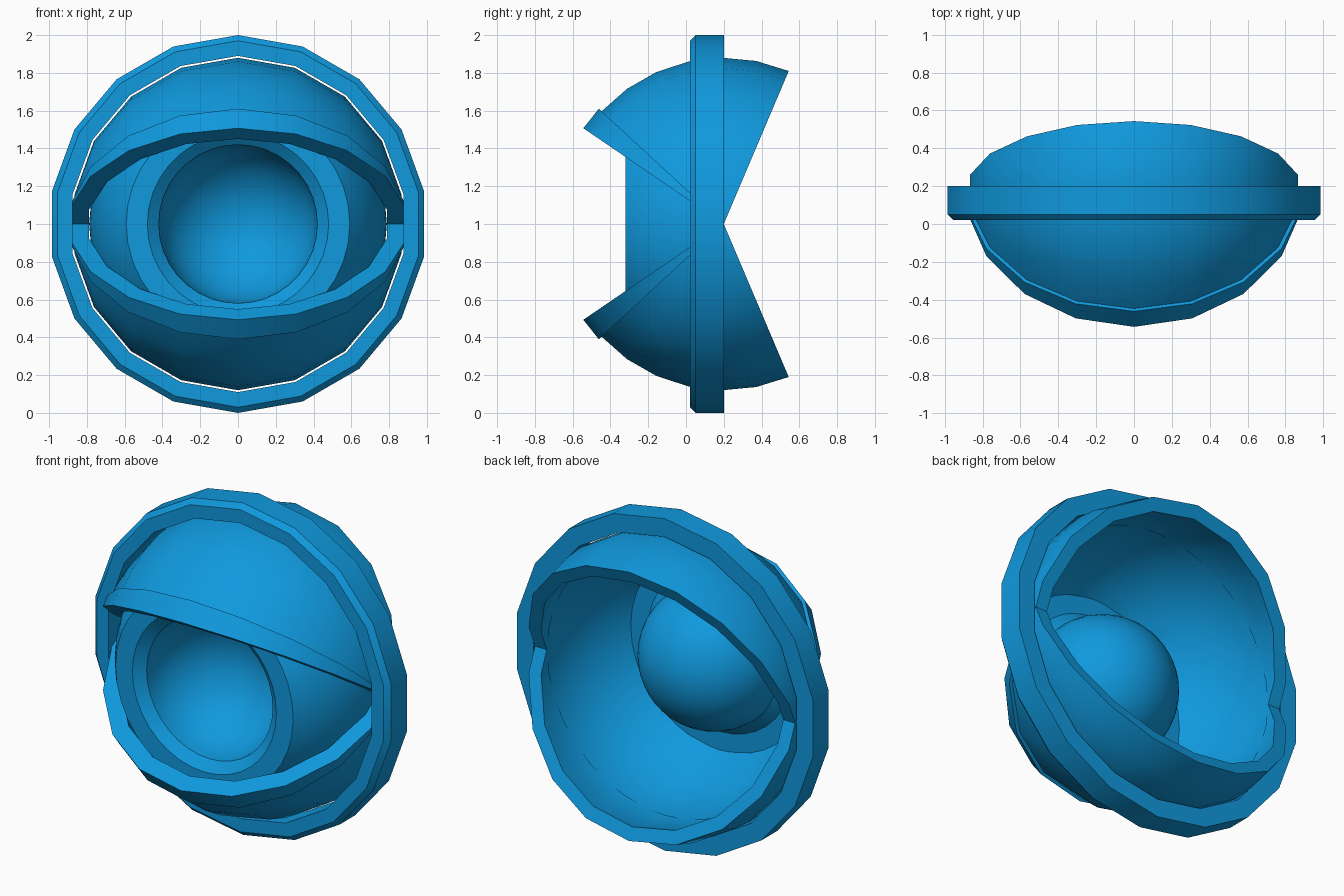
import bpy, bmesh, math

if "Cube" in bpy.data.objects:
    bpy.data.objects.remove(bpy.data.objects["Cube"])

CY, CZ = 0.2, 1.0          # common centre of all the round parts

blue = bpy.data.materials.new("blue")
blue.diffuse_color = (0.005, 0.32, 0.73, 1)
blue.use_nodes = True
blue.node_tree.nodes["Principled BSDF"].inputs["Base Color"].default_value = blue.diffuse_color


def finish(name, bm):
    bmesh.ops.remove_doubles(bm, verts=bm.verts, dist=1e-5)
    bmesh.ops.dissolve_degenerate(bm, edges=bm.edges, dist=1e-5)
    bmesh.ops.recalc_face_normals(bm, faces=bm.faces)
    me = bpy.data.meshes.new(name)
    bm.to_mesh(me)
    bm.free()
    me.materials.append(blue)
    ob = bpy.data.objects.new(name, me)
    bpy.context.collection.objects.link(ob)
    bpy.ops.object.select_all(action='DESELECT')
    ob.select_set(True)
    bpy.context.view_layer.objects.active = ob
    bpy.ops.object.shade_smooth_by_angle(angle=math.radians(30))
    return ob


def revolve(name, profile, n, closed):
    """Turn (radius, y) points around the front-back axis."""
    bm = bmesh.new()
    rings = []
    for k in range(n):
        a = 2 * math.pi * k / n
        rings.append([bm.verts.new((r * math.sin(a), y, CZ + r * math.cos(a)))
                      for r, y in profile])
    m = len(profile)
    for k in range(n):
        p, q = rings[k], rings[(k + 1) % n]
        for j in range(m if closed else m - 1):
            i = (j + 1) % m
            bm.faces.new((p[j], p[i], q[i], q[j]))
    return finish(name, bm)


def lune(name, r_out, r_in, start, end, steps, side):
    """Thick spherical wedge hinged on the left-right axis."""
    bm = bmesh.new()
    arc = [(math.sin(math.radians(t)), math.cos(math.radians(t)))
           for t in range(-80, 81, 20)]
    arc = [(arc[0][0], 0)] + arc + [(arc[-1][0], 0)]
    shells = []
    for r in (r_out, r_in):
        rows = []
        for k in range(steps + 1):
            a = math.radians(start + (end - start) * k / steps)
            rows.append([bm.verts.new((r * x, CY - r * h * math.cos(a),
                                       CZ + side * r * h * math.sin(a)))
                         for x, h in arc])
        shells.append(rows)
    m = len(arc)
    for rows in shells:
        for p, q in zip(rows, rows[1:]):
            for j in range(m - 1):
                bm.faces.new((p[j], p[j + 1], q[j + 1], q[j]))
    for k in (0, steps):
        p, q = shells[0][k], shells[1][k]
        for j in range(m - 1):
            bm.faces.new((p[j], p[j + 1], q[j + 1], q[j]))
    return finish(name, bm)


# Outer ring with a chamfered front edge
revolve("outer_ring", [(0.89, 0.2), (1.0, 0.2), (1.0, 0.05),
                       (0.97, 0.02), (0.89, 0.02)], 18, True)

# Eyeball: open half sphere, flat iris ring, sloped lip and hollow pupil bowl
R, FRONT = 0.788, -0.32
cut = math.acos((CY - FRONT) / R)
eye = []
for k in range(11):
    a = math.pi / 2 + (cut - math.pi / 2) * k / 10
    eye.append((R * math.sin(a), CY - R * math.cos(a)))
eye += [(0.48, FRONT)]
BOWL, BOWL_Y = 0.42, -0.27
for k in range(13):
    a = math.pi / 2 * k / 12
    eye.append((BOWL * math.cos(a), BOWL_Y + BOWL * math.sin(a)))
revolve("eyeball", eye, 36, False)

# Upper and lower eyelids with raised rims
for label, side in (("upper", 1), ("lower", -1)):
    lune(label + "_eyelid", 0.88, 0.80, 42.7, 113, 6, side)
    lune(label + "_eyelid_rim", 0.90, 0.80, 34.3, 42.7, 1, side)
